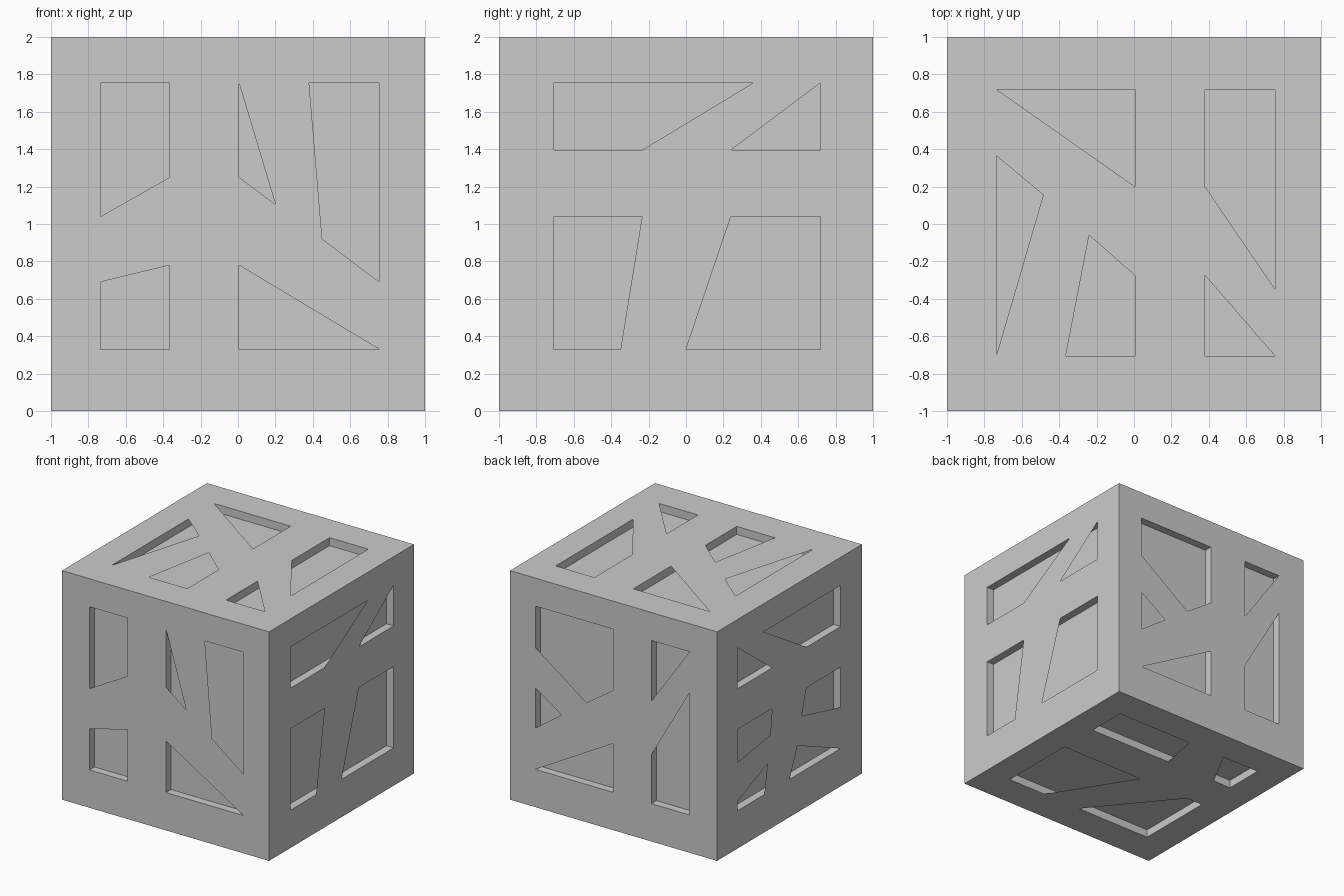
import bpy, bmesh
from mathutils import Vector

if "Cube" in bpy.data.objects:
    bpy.data.objects.remove(bpy.data.objects["Cube"])

DEPTH = 0.07
# shared guide lines of the recessed panels
X0, X1, X2, X3, X4 = -0.735, -0.365, 0.005, 0.38, 0.755
Y0, Y1, Y2 = -0.707, 0.365, 0.72
Z0, Z1, Z2, Z3 = 0.33, 1.04, 1.395, 1.755


def add_face(bm, pts, facing):
    f = bm.faces.new([bm.verts.new(p) for p in pts])
    f.normal_update()
    if f.normal.dot(facing) < 0:
        f.normal_flip()


def panel(name, to3d, outward, b_range, recesses, windows):
    """One cube side: flat skin pierced by windows, over rectangular recesses."""
    bm = bmesh.new()
    n = Vector(outward)
    b0, b1 = b_range
    # skin with window openings
    edges = []
    for loop in [[(-1, b0), (1, b0), (1, b1), (-1, b1)]] + windows:
        vs = [bm.verts.new(to3d(a, b)) for a, b in loop]
        edges += [bm.edges.new((vs[i - 1], vs[i])) for i in range(len(vs))]
    bmesh.ops.triangle_fill(bm, edges=edges, use_beauty=True, normal=n)
    for f in bm.faces:
        f.normal_update()
        if f.normal.dot(n) < 0:
            f.normal_flip()
    # recess floors and walls
    for a0, a1, c0, c1 in recesses:
        top = [Vector(to3d(a, b)) for a, b in ((a0, c0), (a1, c0), (a1, c1), (a0, c1))]
        low = [p - n * DEPTH for p in top]
        centre = sum(top, Vector()) / 4
        add_face(bm, low, n)
        for i in range(4):
            mid = (top[i - 1] + top[i]) / 2
            add_face(bm, [top[i - 1], top[i], low[i], low[i - 1]], centre - mid)
    bmesh.ops.remove_doubles(bm, verts=bm.verts[:], dist=1e-5)
    mesh = bpy.data.meshes.new(name)
    bm.to_mesh(mesh)
    bm.free()
    bpy.context.collection.objects.link(bpy.data.objects.new(name, mesh))


upright = [(X0, X1, Z0, Z3), (X2, X4, Z0, Z3)]
crossbar = [(Y0, Y2, Z2, Z3), (Y0, Y2, Z0, Z1)]

# front
panel("front_side", lambda a, b: (a, -1, b), (0, -1, 0), (0, 2), upright, [
    [(X0, Z3), (X1, Z3), (X1, 1.25), (X0, Z1)],
    [(X0, 0.69), (X1, 0.78), (X1, Z0), (X0, Z0)],
    [(X2, Z3), (0.2, 1.105), (X2, 1.25)],
    [(X3, Z3), (X4, Z3), (X4, 0.69), (0.45, 0.92)],
    [(X2, 0.78), (X4, Z0), (X2, Z0)]])

# back
panel("back_side", lambda a, b: (a, 1, b), (0, 1, 0), (0, 2), upright, [
    [(X4, Z3), (X2, Z3), (X2, 1.22), (0.26, 1.045), (X4, Z2)],
    [(X4, Z1), (0.5, 0.873), (X4, 0.69)],
    [(X4, Z0), (X2, 0.755), (X2, Z0)],
    [(X1, Z3), (X0, Z3), (X1, 1.225)],
    [(X0, Z2), (X0, Z0), (X1, Z0), (X1, 0.757)]])

# right
panel("right_side", lambda a, b: (1, a, b), (1, 0, 0), (0, 2), crossbar, [
    [(Y0, Z3), (0.36, Z3), (-0.235, Z2), (Y0, Z2)],
    [(Y2, Z3), (Y2, Z2), (0.24, Z2)],
    [(Y0, Z1), (-0.235, Z1), (-0.35, Z0), (Y0, Z0)],
    [(0.24, Z1), (Y2, Z1), (Y2, Z0), (0, Z0)]])

# left
panel("left_side", lambda a, b: (-1, a, b), (-1, 0, 0), (0, 2), crossbar, [
    [(Y0, Z3), (0.36, Z3), (-0.235, Z2), (Y0, Z2)],
    [(Y2, Z3), (Y2, Z2), (0.24, Z2)],
    [(Y2, Z1), (0.24, Z1), (0.265, 0.82), (Y2, 0.75)],
    [(Y2, 0.41), (0.305, 0.582), (0.347, Z0), (Y2, Z0)],
    [(Y0, Z1), (-0.235, Z1), (-0.167, 0.82), (Y0, 0.69)],
    [(-0.11, 0.582), (0, Z0), (Y0, Z0)]])

# top
panel("top_side", lambda a, b: (a, b, 2), (0, 0, 1), (-1, 1),
      [(X0, X2, Y0, Y2), (X3, X4, Y0, Y2)], [
    [(X0, Y2), (X2, Y2), (X2, 0.2)],
    [(X0, Y1), (-0.485, 0.155), (X0, -0.7)],
    [(-0.24, -0.06), (X2, -0.275), (X2, Y0), (X1, Y0)],
    [(X3, Y2), (X4, Y2), (X4, -0.35), (X3, 0.2)],
    [(X3, -0.275), (X4, Y0), (X3, Y0)]])

# bottom
panel("bottom_side", lambda a, b: (a, b, 0), (0, 0, -1), (-1, 1),
      [(X0, X4, Y1, Y2), (X0, X4, Y0, 0)], [
    [(X4, Y1), (X4, Y2), (X2, Y2), (-0.062, Y1)],
    [(X4, Y0), (X4, 0), (-0.065, 0), (X3, Y0)],
    [(X2, Y0), (-0.575, 0), (X0, 0), (X0, Y0)],
    [(X1, Y2), (X0, Y2), (X0, Y1), (-0.56, Y1)]])
